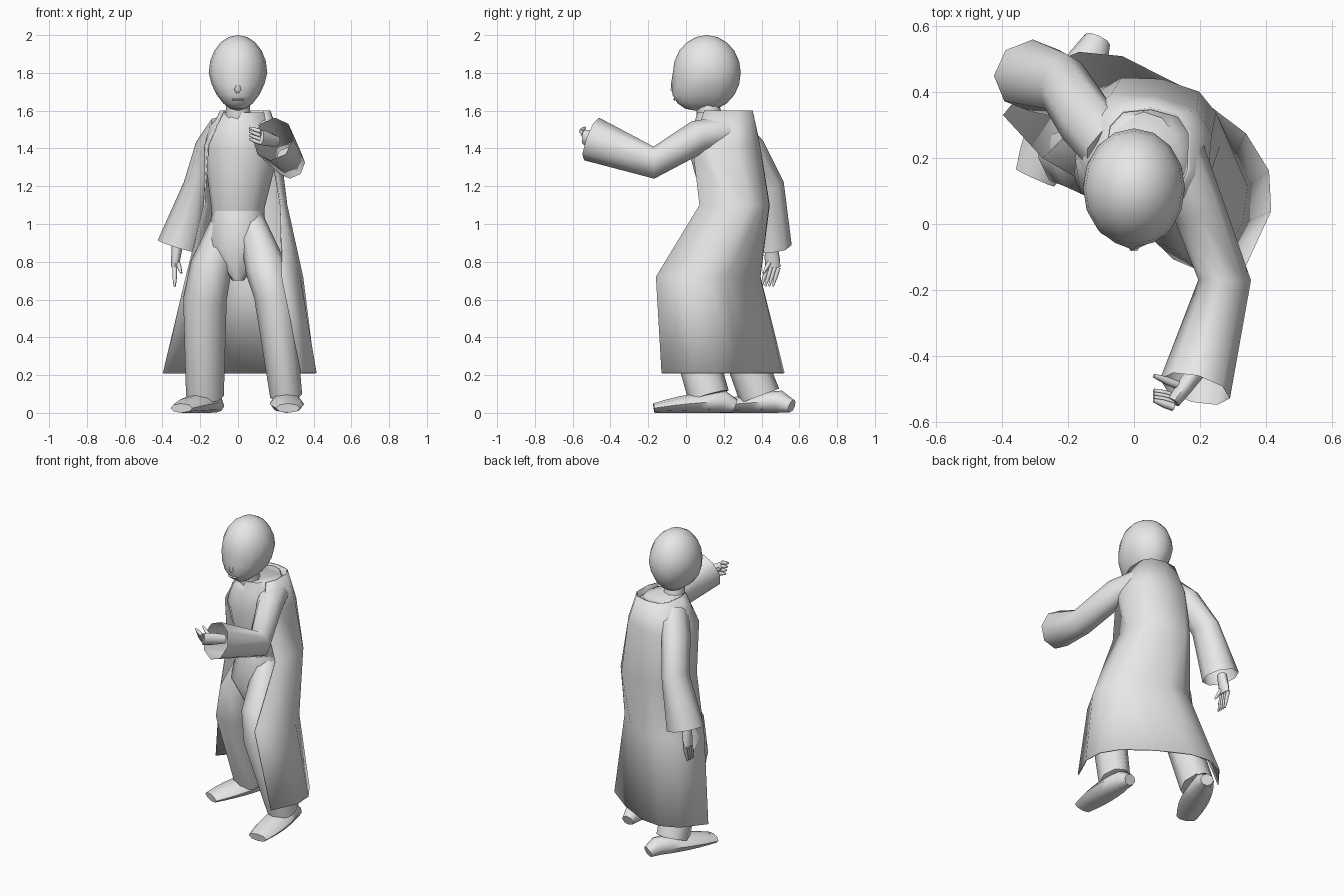
import bpy
import bmesh
import math
from mathutils import Matrix, Vector

if "Cube" in bpy.data.objects:
    bpy.data.objects.remove(bpy.data.objects["Cube"], do_unlink=True)

UP = Vector((0, 0, 1))
BACK = Vector((0, 1, 0))

grey = bpy.data.materials.new("plain grey")
grey.use_nodes = True
grey.diffuse_color = (.8, .8, .8, 1)
grey.node_tree.nodes["Principled BSDF"].inputs["Base Color"].default_value = grey.diffuse_color


def finish(name, bm, angle=60):
    """Turn a bmesh into a shaded object with the shared material."""
    bmesh.ops.recalc_face_normals(bm, faces=bm.faces)
    mesh = bpy.data.meshes.new(name)
    bm.to_mesh(mesh)
    bm.free()
    mesh.materials.append(grey)
    mesh.shade_smooth()
    mesh.set_sharp_from_angle(angle=math.radians(angle))
    obj = bpy.data.objects.new(name, mesh)
    bpy.context.collection.objects.link(obj)
    return obj


def bridge(bm, rows, closed):
    """Fill quads between neighbouring rows of vertices."""
    count = len(rows[0])
    for low, high in zip(rows, rows[1:]):
        for i in range(count if closed else count - 1):
            j = (i + 1) % count
            bm.faces.new((low[i], low[j], high[j], high[i]))


def tube(name, path, ref=BACK, sides=8, level=False, open_end=False):
    """Loft elliptical rings; each path entry is x, y, z, width, depth."""
    bm = bmesh.new()
    centres = [Vector(entry[:3]) for entry in path]
    rows = []
    for i, (*_, width, depth) in enumerate(path):
        before = centres[max(i - 1, 0)]
        after = centres[min(i + 1, len(path) - 1)]
        along = UP if level else (after - before).normalized()
        side = along.cross(ref).normalized()
        other = side.cross(along)
        ring = []
        for k in range(sides):
            turn = math.tau * k / sides
            offset = side * math.cos(turn) * width + other * math.sin(turn) * depth
            ring.append(bm.verts.new(centres[i] + offset))
        rows.append(ring)
    bridge(bm, rows, True)
    bm.faces.new(rows[0])
    if not open_end:
        bm.faces.new(rows[-1])
    return finish(name, bm)


# Head: a sphere narrowed towards the chin, with shallow eye sockets
bm = bmesh.new()
bmesh.ops.create_uvsphere(bm, u_segments=16, v_segments=10, radius=1)
for vert in bm.verts:
    x, y, z = vert.co
    low = min(z, 0)
    if y < 0 and .15 < abs(x) < .6 and -.4 < z < -.1:
        y *= .9
    jut = .06 * low if y < .1 else 0
    vert.co = (.155 * x * (1 + .18 * low), .11 + .18 * y + jut, 1.8 + .2 * z)
finish("head", bm)
tube("nose", [(0, -.055, 1.69, .014, .015), (0, -.065, 1.71, .02, .02),
              (0, -.055, 1.78, .01, .014)], sides=6, level=True)
tube("mouth", [(x, .3 * abs(x) - .06, 1.66, .008, .006) for x in (-.03, 0, .03)],
     ref=UP, sides=6)
tube("neck", [(0, .13, 1.54, .07, .07), (0, .11, 1.66, .06, .06)], level=True)

# Shirt and hips
tube("torso", [
    (0, .25, 1, .14, .13),
    (0, .25, 1.08, .14, .15),
    (.02, .2, 1.4, .2, .19),
    (.02, .2, 1.52, .17, .16),
    (.03, .2, 1.59, .11, .14),
], sides=12, level=True)
tube("hips", [
    (0, .2, .7, .03, .07),
    (0, .2, .88, .17, .14),
    (0, .24, 1.07, .135, .14),
], sides=12, level=True)

# Trouser legs
tube("left_leg", [
    (.06, .24, 1.04, .07, .08),
    (.15, .02, .76, .11, .12),
    (.19, -.03, .62, .105, .11),
    (.255, .12, .09, .085, .11),
])
tube("right_leg", [
    (-.06, .25, 1.04, .07, .09),
    (-.14, .2, .78, .11, .12),
    (-.175, .2, .6, .115, .1),
    (-.175, .39, .09, .1, .11),
])


# Shoes, lofted from heel to toe along the ground
def shoe(name, heel, toe, steps=7):
    path = []
    for step in range(steps + 1):
        t = step / steps
        height = (.06 - .035 * t * t) * min(1, .6 + 3 * t)
        width = .09 * math.sin(math.pi * (.15 + .6 * t))
        path.append((*Vector(heel).lerp(Vector(toe), t), height, width, height))
    tube(name, path, ref=UP)


shoe("left_shoe", (.25, .26), (.265, -.17))
shoe("right_shoe", (-.11, .56), (-.3, .14))


# Open robe: squarish arcs around the back, twisting and widening towards the hem
def soften(value):
    return math.copysign(abs(value) ** .7, value)


def robe_arc(bm, x, y, z, width, depth, twist, wrap, columns=9):
    spin = Matrix.Rotation(math.radians(twist), 3, 'Z')
    row = []
    for i in range(columns):
        turn = math.radians(-wrap + (180 + 2 * wrap) * i / (columns - 1))
        arc = Vector((width * soften(math.cos(turn)), depth * soften(math.sin(turn)), 0))
        row.append(bm.verts.new(Vector((x, y, z)) + spin @ arc))
    return row


bm = bmesh.new()
bridge(bm, [robe_arc(bm, *arc) for arc in (
    (.04, .21, 1.6, .13, .14, -5, 40),
    (.03, .2, 1.42, .2, .19, -10, 40),
    (.04, .2, 1.1, .21, .24, -10, 15),
    (-.02, .02, .72, .31, .36, -35, 0),
    (-.03, .1, .21, .43, .36, -32, 0),
)], False)
robe = finish("robe", bm)
cloth = robe.modifiers.new("cloth thickness", 'SOLIDIFY')
cloth.thickness = .008
cloth.offset = 0

# Sleeves, open at the cuffs
tube("left_sleeve", [
    (.12, .2, 1.49, .1, .08),
    (.19, .06, 1.46, .08, .09),
    (.275, -.17, 1.325, .08, .085),
    (.185, -.5, 1.45, .11, .12),
], ref=UP, open_end=True)
tube("right_sleeve", [
    (-.07, .23, 1.5, .09, .09),
    (-.15, .32, 1.4, .08, .1),
    (-.215, .42, 1.2, .075, .1),
    (-.31, .45, .88, .12, .11),
], open_end=True)


# Hands: a palm with four fingers and a thumb
def hand(name, wrist, knuckles, tips, spread, thumb, ref):
    wrist, knuckles, tips = Vector(wrist), Vector(knuckles), Vector(tips)
    spread, thumb = Vector(spread), Vector(thumb)
    middle = wrist.lerp(knuckles, .6)

    def digit(part, points):
        radii = (.013, .012, .006)
        tube(f"{name}_{part}", [(*p, r, r) for p, r in zip(points, radii)], ref=ref, sides=6)

    tube(name + "_palm", [(*wrist, .03, .03), (*middle, .025, .04), (*knuckles, .02, .04)], ref=ref)
    for i, finger in enumerate(("first", "second", "third", "fourth")):
        shift = spread * (i - 1.5)
        bend = knuckles.lerp(tips, .5) + shift
        digit(finger + "_finger", (knuckles + shift, bend, tips + shift))
    digit("thumb", (middle, middle.lerp(thumb, .6), thumb))


hand("left_hand", (.2, -.43, 1.44), (.12, -.54, 1.46), (.06, -.52, 1.48),
     (0, -.01, .02), (.06, -.46, 1.5), UP)
hand("right_hand", (-.32, .45, .9), (-.335, .46, .77), (-.335, .43, .67),
     (0, .02, 0), (-.3, .41, .74), BACK)
